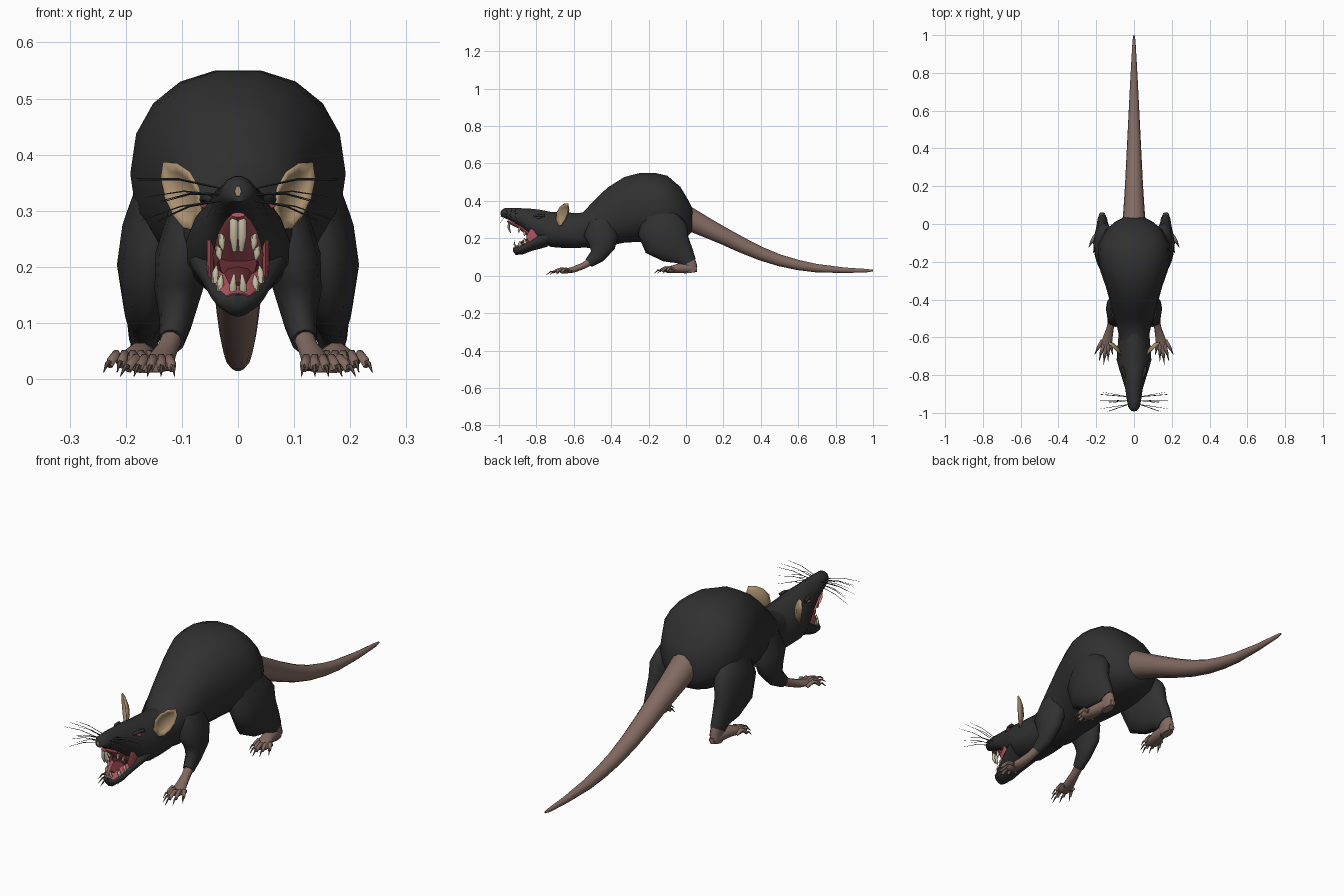
import bpy, bmesh, math, random
from mathutils import Vector

random.seed(4)


def mat(name, r, g, b):
    m = bpy.data.materials.new(name)
    m.diffuse_color = (r, g, b, 1)
    return m


FUR = mat("charcoal fur", 0.03, 0.03, 0.031)
SKIN = mat("bare skin", 0.225, 0.145, 0.12)
EAR = mat("ear tan", 0.40, 0.28, 0.16)
GUM = mat("mouth pink", 0.42, 0.09, 0.11)
THROAT = mat("throat red", 0.13, 0.025, 0.03)
TOOTH = mat("tooth ivory", 0.60, 0.54, 0.39)
CLAW = mat("claw brown", 0.15, 0.105, 0.085)
WHISK = mat("whisker grey", 0.06, 0.065, 0.07)
EYE = mat("eye red", 0.33, 0.06, 0.08)


def finish(bm, name, material, mirror, angle=60):
    bmesh.ops.recalc_face_normals(bm, faces=bm.faces)
    me = bpy.data.meshes.new(name)
    bm.to_mesh(me)
    bm.free()
    me.materials.append(material)
    ob = bpy.data.objects.new(name, me)
    bpy.context.collection.objects.link(ob)
    bpy.ops.object.select_all(action='DESELECT')
    ob.select_set(True)
    bpy.context.view_layer.objects.active = ob
    bpy.ops.object.shade_smooth_by_angle(angle=math.radians(angle))
    if mirror:
        ob.modifiers.new("mirror", 'MIRROR')
    return ob


def add_loft(bm, rings, n=12, upright=False, power=1.0, taper=0.0):
    """Skin elliptical rings (x, y, z, side radius, other radius) along a path."""
    pts = [Vector(r[:3]) for r in rings]
    loops = []
    for i, r in enumerate(rings):
        t = (pts[min(i + 1, len(pts) - 1)] - pts[max(i - 1, 0)]).normalized()
        if upright:
            side, up = Vector((1, 0, 0)), Vector((0, 0, 1))
        else:
            ref = Vector((0, 1, 0)) if abs(t.x) > 0.8 else Vector((1, 0, 0))
            side = (ref - t * ref.dot(t)).normalized()
            up = side.cross(t)
        loop = []
        for k in range(n):
            a = math.tau * k / n
            c, s = math.cos(a), math.sin(a)
            c = math.copysign(abs(c) ** power, c)
            s = math.copysign(abs(s) ** power, s)
            loop.append(bm.verts.new(pts[i] + side * c * r[3] * (1 - taper * s) + up * s * r[4]))
        loops.append(loop)
    for a, b in zip(loops, loops[1:]):
        for k in range(n):
            bm.faces.new((a[k], a[(k + 1) % n], b[(k + 1) % n], b[k]))
    bm.faces.new(loops[0])
    bm.faces.new(loops[-1])


def loft(name, material, rings, mirror=False, **kw):
    bm = bmesh.new()
    add_loft(bm, rings, **kw)
    return finish(bm, name, material, mirror)


def spine(*rows):
    return [(0, y, z, a, b) for y, z, a, b in rows]


# Torso
loft("body", FUR, spine(
    (-0.62, .245, .075, .085), (-0.55, .245, .088, .095), (-0.50, .27, .108, .125),
    (-0.42, .315, .125, .158), (-0.33, .352, .15, .178), (-0.25, .365, .178, .186),
    (-0.17, .366, .192, .187), (-0.10, .36, .187, .177), (-0.03, .335, .15, .142),
    (0.015, .308, .095, .093), (0.035, .300, .055, .06)), n=18, upright=True, power=0.9)

# Tail
loft("tail", SKIN, spine(
    (-0.02, .318, .066, .07), (0.05, .287, .058, .06), (0.12, .252, .053, .053),
    (0.2, .213, .048, .047), (0.3, .163, .043, .042), (0.4, .118, .038, .037),
    (0.5, .082, .033, .032), (0.6, .057, .028, .028), (0.7, .040, .023, .023),
    (0.85, .029, .015, .015), (0.97, .027, .008, .009), (1.0, .028, .003, .004)), n=14)

# Head: skull with snout, and dropped lower jaw
loft("head", FUR, spine(
    (-0.56, .24, .08, .095), (-0.64, .243, .086, .098), (-0.72, .247, .092, .096),
    (-0.78, .267, .075, .088), (-0.83, .287, .056, .073), (-0.88, .311, .045, .051),
    (-0.93, .326, .038, .037), (-0.97, .335, .030, .027), (-0.99, .332, .014, .016)),
    n=14, upright=True, taper=0.2)
loft("lower_jaw", FUR, spine(
    (-0.74, .205, .085, .05), (-0.82, .170, .062, .036), (-0.87, .144, .047, .029),
    (-0.91, .133, .031, .022), (-0.925, .140, .014, .010)), n=12, upright=True, taper=-0.25)

# Mouth lining
loft("palate", GUM, spine(
    (-0.80, .195, .050, .014), (-0.84, .220, .046, .012), (-0.89, .260, .036, .010),
    (-0.94, .284, .022, .008), (-0.955, .293, .012, .005)), n=10)
loft("jaw_lining", GUM, spine(
    (-0.80, .200, .052, .012), (-0.85, .178, .046, .010), (-0.89, .160, .035, .009),
    (-0.918, .148, .020, .006)), n=10)
loft("mouth_corner", GUM, [(.049, -0.80, .245, .008, .03), (.049, -0.815, .21, .007, .04),
                           (.048, -0.80, .165, .006, .03)], mirror=True, n=8)
loft("throat", THROAT, spine((-0.80, .207, .044, .048), (-0.846, .207, .034, .032)),
     n=12, upright=True)
loft("tongue", THROAT, spine((-0.82, .195, .026, .012), (-0.86, .186, .024, .01),
                             (-0.895, .168, .014, .006)), n=8)

# Teeth
loft("upper_incisor", TOOTH, [(.007, -0.945, .287, .008, .008), (.0075, -0.948, .255, .008, .007),
                              (.006, -0.937, .228, .004, .003)], mirror=True, n=6)
loft("lower_incisor", TOOTH, [(.009, -0.900, .145, .007, .007), (.009, -0.918, .168, .006, .005),
                              (.007, -0.915, .187, .002, .002)], mirror=True, n=6)
bm = bmesh.new()
for x, y, z, h in ((.034, -0.86, .238, -.026), (.029, -0.89, .258, -.028),
                   (.040, -0.86, .172, .03), (.031, -0.885, .158, .028)):
    add_loft(bm, [(x, y, z, .007, .009), (x, y - .004, z + h * .6, .006, .007),
                  (x - .002, y - .004, z + h, .002, .002)], n=6)
finish(bm, "cheek_teeth", TOOTH, True)

# Nose slit
loft("nose_slit", EAR, spine((-0.984, .335, .007, .012), (-0.993, .335, .006, .010)),
     n=6, upright=True)

# Eyes and brows
loft("eye", EYE, [(.046, -0.775, .310, .010, .006), (.057, -0.787, .310, .013, .007),
                  (.061, -0.795, .309, .007, .004)], mirror=True, n=8)
loft("brow", FUR, [(.062, -0.755, .320, .007, .007), (.056, -0.785, .323, .009, .007),
                   (.045, -0.815, .318, .006, .006)], mirror=True, n=8)

# Ears: dished outline facing forward and outward
outline = [(.083, .268), (.069, .300), (.074, .340), (.090, .367), (.112, .382),
           (.134, .385), (.138, .358), (.130, .325), (.116, .295), (.099, .272)]
bm = bmesh.new()
cx, cz = .102, .325
loops = []
for f, depth in ((1, 0), (0.75, .009), (0.4, .016)):
    loops.append([bm.verts.new((cx + (x - cx) * f + depth * -.4,
                                -0.695 + (cx + (x - cx) * f - .07) * 0.95 + depth,
                                cz + (z - cz) * f)) for x, z in outline])
for a, b in zip(loops, loops[1:]):
    for k in range(len(a)):
        j = (k + 1) % len(a)
        bm.faces.new((a[k], a[j], b[j], b[k]))
bm.faces.new(loops[-1])
ear = finish(bm, "ear", EAR, True)
ear.modifiers.new("thickness", 'SOLIDIFY').thickness = 0.006

# Whiskers
bm = bmesh.new()
for i in range(9):
    row, col = i % 3, i // 3
    p0 = Vector((.030, -0.955 + col * .020, .318 + row * .011))
    p2 = Vector((random.uniform(.13, .185), -0.985 + col * .045 + random.uniform(-.01, .01),
                 .285 + row * .034 + random.uniform(-.008, .008)))
    p1 = (p0 + p2) / 2 + Vector((0, 0, .008))
    add_loft(bm, [(*p0, .0016, .0016), (*p1, .0013, .0013), (*p2, .0005, .0005)], n=4)
finish(bm, "whiskers", WHISK, True)

# Legs
loft("front_leg", FUR, [
    (.080, -0.45, .290, .045, .07), (.098, -0.455, .215, .050, .092),
    (.107, -0.450, .155, .042, .070), (.110, -0.475, .105, .030, .042),
    (.118, -0.520, .068, .023, .026)], mirror=True, n=12)
loft("hind_leg", FUR, [
    (.130, -0.16, .340, .05, .08), (.152, -0.14, .265, .055, .125),
    (.160, -0.105, .200, .056, .135), (.165, -0.055, .145, .042, .095),
    (.167, -0.005, .105, .031, .055), (.167, 0.015, .070, .027, .042)], mirror=True, n=12)

# Paws
loft("front_paw", SKIN, [
    (.116, -0.505, .078, .019, .021), (.126, -0.55, .053, .019, .018),
    (.138, -0.60, .033, .025, .017), (.148, -0.645, .024, .031, .013),
    (.151, -0.665, .021, .024, .009)], mirror=True, n=10)
loft("hind_ankle", SKIN, [(.167, 0.012, .085, .024, .038), (.168, 0.02, .05, .024, .042),
                          (.168, 0.025, .016, .020, .036)], mirror=True, n=10)
loft("hind_paw", SKIN, [
    (.168, 0.058, .034, .014, .015), (.169, 0.02, .040, .025, .027),
    (.175, -0.04, .040, .027, .026), (.185, -0.09, .032, .034, .018),
    (.188, -0.11, .028, .028, .012)], mirror=True, n=10)


def toes(name, cx, cy, cz, lengths, drift):
    """Five arched toes fanned across a paw, each tipped with a claw."""
    flesh, claws = bmesh.new(), bmesh.new()
    for i, ln in enumerate(lengths):
        s = (i - 2) / 2
        x, back = cx + s * .026, .022 * abs(s)
        dx = s * .016 + drift

        def at(f, z, r):
            return (x + dx * f, cy + back - ln * f, z, r, r)
        add_loft(flesh, [at(-.3, cz, .009), at(.25, cz + .016, .009),
                         at(.65, cz + .006, .0085), at(.85, cz - .005, .006)], n=6)
        add_loft(claws, [at(.75, cz + .001, .0055), at(1.05, cz + .001, .004),
                         at(1.4, cz - .016, .0008)], n=5)
    finish(flesh, name, SKIN, True)
    finish(claws, name + "_claws", CLAW, True)


toes("front_toes", .150, -0.652, .021, (.045, .062, .068, .062, .045), .008)
toes("hind_toes", .187, -0.095, .028, (.036, .05, .054, .05, .036), .003)
